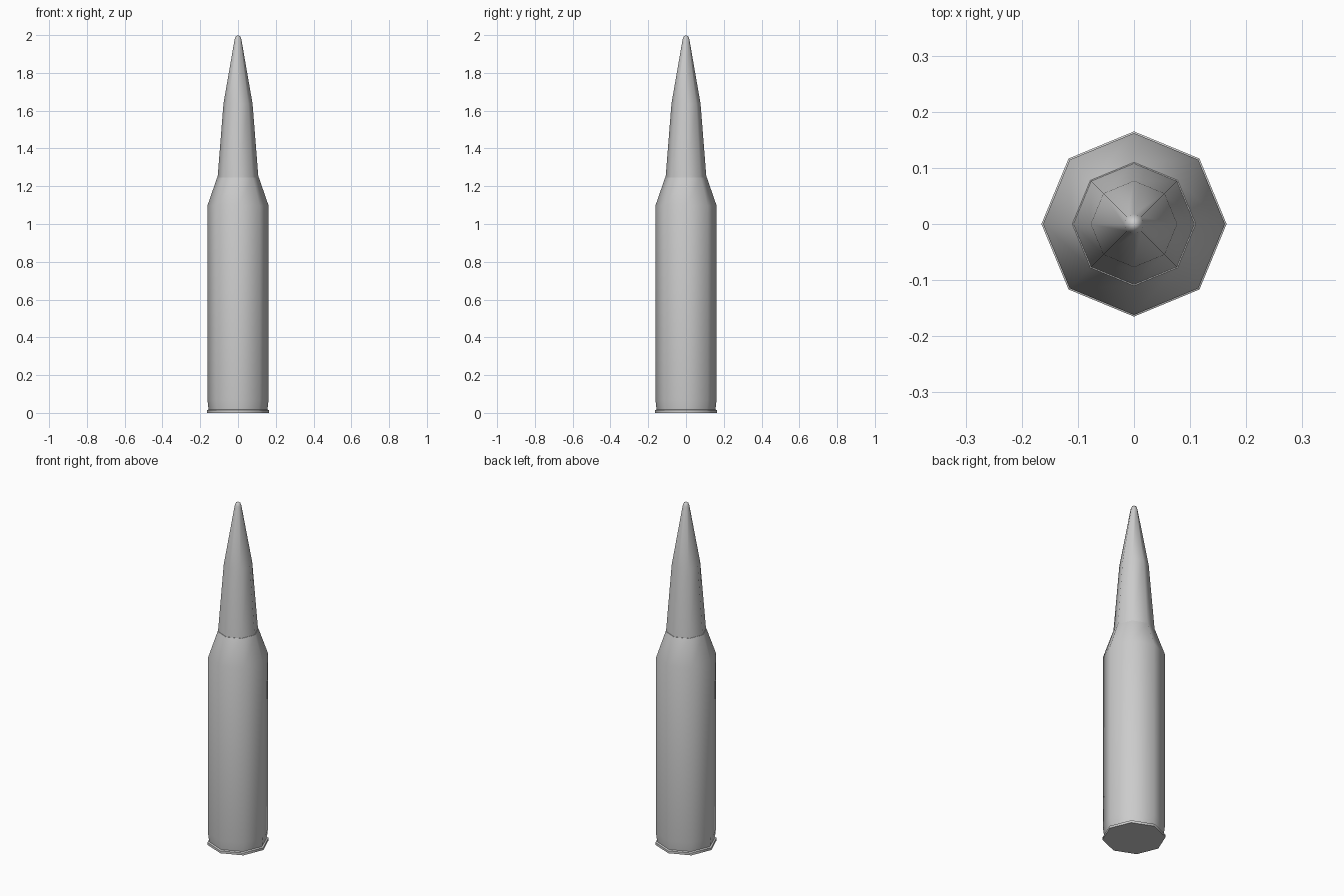
import bpy, bmesh, math

if "Cube" in bpy.data.objects:
    bpy.data.objects.remove(bpy.data.objects["Cube"])

SIDES = 8

def lathe(name, profile, angle):
    """Revolve (radius, z) points into a closed eight-sided solid."""
    bm = bmesh.new()
    rings = []
    for r, z in profile:
        if r == 0:
            rings.append([bm.verts.new((0, 0, z))] * SIDES)
        else:
            rings.append([bm.verts.new((r * math.cos(math.tau * i / SIDES),
                                        r * math.sin(math.tau * i / SIDES), z))
                          for i in range(SIDES)])
    for a, b in zip(rings, rings[1:]):
        for i in range(SIDES):
            j = (i + 1) % SIDES
            bm.faces.new(list(dict.fromkeys((a[i], a[j], b[j], b[i]))))
    bm.faces.new(rings[0][::-1])
    if profile[-1][0] > 0:
        bm.faces.new(rings[-1])
    bmesh.ops.recalc_face_normals(bm, faces=bm.faces)
    mesh = bpy.data.meshes.new(name)
    bm.to_mesh(mesh)
    bm.free()
    obj = bpy.data.objects.new(name, mesh)
    bpy.context.collection.objects.link(obj)
    bpy.ops.object.select_all(action='DESELECT')
    obj.select_set(True)
    bpy.context.view_layer.objects.active = obj
    bpy.ops.object.shade_smooth_by_angle(angle=math.radians(angle))
    return obj

# Case: rim, extractor groove, body and shoulder
lathe("case", [(0.165, 0), (0.165, 0.014), (0.156, 0.018), (0.162, 0.07),
               (0.162, 1.097), (0.110, 1.247)], 50)

# Pointed tip section with a small rounded nose
lathe("projectile", [(0.108, 1.246), (0.077, 1.637), (0.018, 1.977),
                     (0.012, 1.993), (0, 2.0)], 60)
